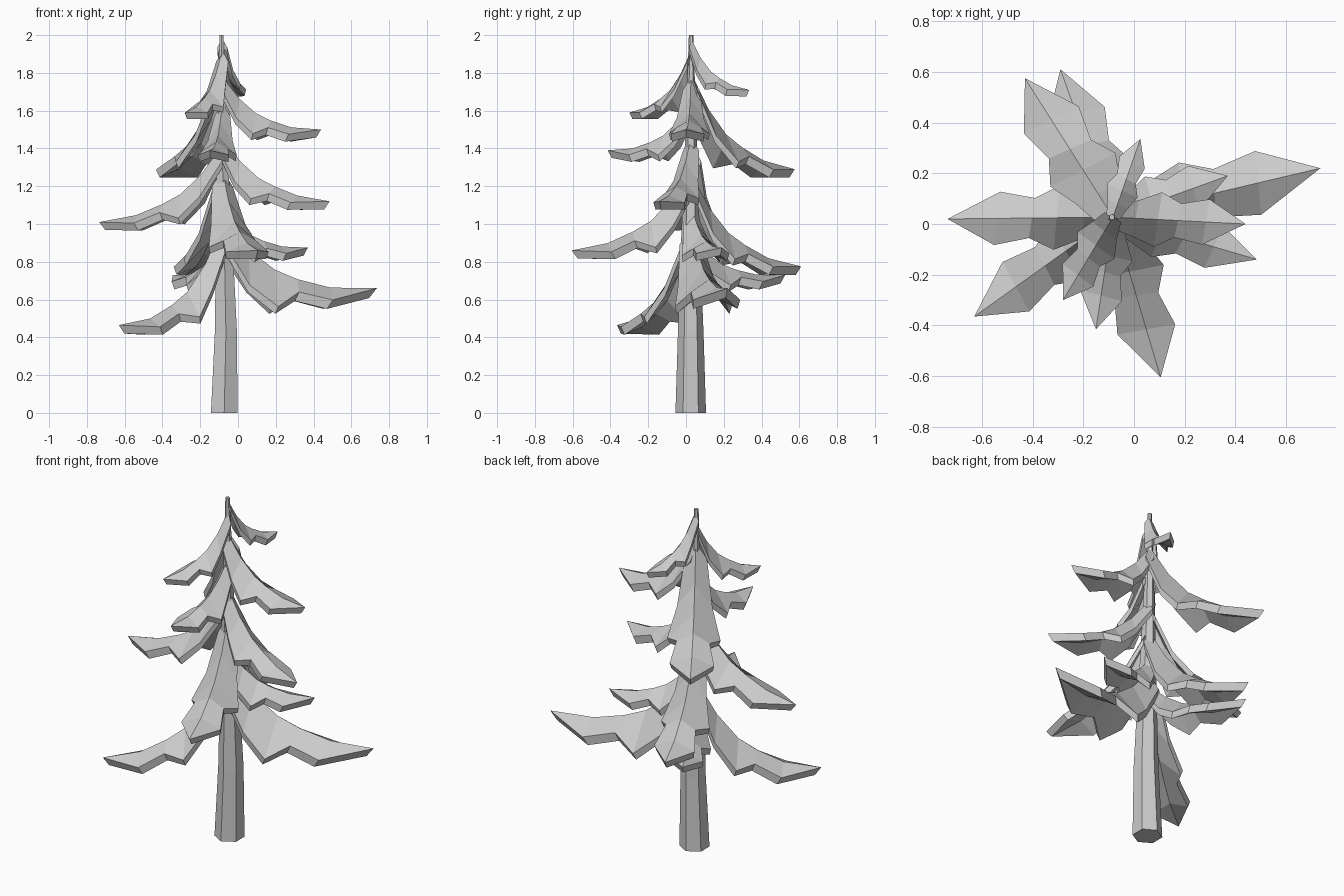
import bpy, bmesh, math
from mathutils import Vector

if "Cube" in bpy.data.objects:
    bpy.data.objects.remove(bpy.data.objects["Cube"])

grey = bpy.data.materials.new("plain grey")
grey.diffuse_color = (0.6, 0.6, 0.6, 1)
grey.use_nodes = True
grey.node_tree.nodes["Principled BSDF"].inputs["Base Color"].default_value = grey.diffuse_color


def finish(name, bm):
    bmesh.ops.recalc_face_normals(bm, faces=bm.faces[:])
    mesh = bpy.data.meshes.new(name)
    bm.to_mesh(mesh)
    bm.free()
    mesh.materials.append(grey)
    bpy.context.collection.objects.link(bpy.data.objects.new(name, mesh))


# trunk: tapering hexagonal rings (x, y, z, radius)
bm = bmesh.new()
rings = []
for x, y, z, r in [(-.073, .025, 0, .081), (-.064, .025, .42, .068), (-.07, .024, .75, .056),
                   (-.08, .025, 1.2, .04), (-.085, .027, 1.7, .022), (-.087, .027, 2, .012)]:
    rings.append([bm.verts.new((x + r * math.sin(k * math.pi / 3), y + r * math.cos(k * math.pi / 3), z))
                  for k in range(6)])
for a, b in zip(rings, rings[1:]):
    for k in range(6):
        bm.faces.new((a[k], a[k - 1], b[k - 1], b[k]))
bm.faces.new(rings[0])
bm.faces.new(rings[-1])
finish("trunk", bm)

# branch stations: (distance fraction, height fraction, width fraction, wing slope)
STATIONS = [(0, 1, .5, 1.6), (.17, .62, .8, 1.45), (.34, .36, 1.2, 1.0),
            (.49, .23, .75, .55), (.7, .09, 1, .4), (1, 0, 0, 0)]


def branch(name, tip, root_z, width, thick, sag=0, steep=1):
    """Folded, drooping, jagged blade from the trunk to its tip."""
    root = Vector((-.083, .027, root_z))
    tip = Vector(tip)
    flat = Vector((tip.x - root.x, tip.y - root.y, 0))
    side = Vector((-flat.y, flat.x, 0)).normalized()
    drop = root_z - tip.z
    bm = bmesh.new()

    def layer(down, reach, narrow):
        rows = []
        for t, f, w, slope in STATIONS:
            f -= sag * math.sin(math.pi * t)
            c = Vector((root.x, root.y, tip.z + drop * f - down)) + flat * t * reach
            if w == 0:
                rows.append([bm.verts.new(c)])
                continue
            hw = w * width * narrow
            row = []
            for s in (-1, 0, 1):
                lag = flat * (.02 * s if t else 0)   # slight unevenness of the two wings
                row.append(bm.verts.new(c + side * hw * s + lag - Vector((0, 0, abs(s) * hw * slope * steep))))
            rows.append(row)
        return rows

    top, low = layer(0, 1, 1), layer(thick, .95, .93)
    for rows in (top, low):
        for a, b in zip(rows, rows[1:]):
            for k in (0, 1):
                quad = (a[k], a[k + 1], b[k + 1], b[k]) if len(b) == 3 else (a[k], a[k + 1], b[0])
                bm.faces.new(quad)
    # rim around the outline
    loop = lambda rows: [r[0] for r in rows] + [r[2] for r in rows[-2::-1]] + [rows[0][1]]
    a, b = loop(top), loop(low)
    for k in range(len(a)):
        bm.faces.new((a[k - 1], a[k], b[k], b[k - 1]))
    finish(name, bm)


# tip position, root height, half width, thickness, sag, wing steepness; highest first
BRANCHES = [
    ((.025, .335, 1.71), 1.98, .055, .035),
    ((-.28, -.3, 1.59), 1.92, .075, .035),
    ((.44, 0, 1.50), 1.78, .09, .042, .06),
    ((-.43, .575, 1.29), 1.80, .12, .045),
    ((-.15, -.415, 1.39), 1.64, .085, .04, .06),
    ((-.735, .02, 1.01), 1.42, .105, .042),
    ((.485, -.14, 1.12), 1.46, .09, .042),
    ((.105, -.605, .86), 1.29, .115, .042),
    ((.37, .19, .875), 1.10, .09, .042, .08),
    ((-.29, .61, .775), 1.27, .115, .045),
    ((-.345, .525, .73), .93, .09, .045, .1),
    ((.735, .22, .66), 1.02, .125, .052, .1, 1.3),
    ((-.63, -.365, .465), .99, .11, .045, .03),
]
for i, spec in enumerate(BRANCHES):
    branch(f"branch_{i + 1}", *spec)
